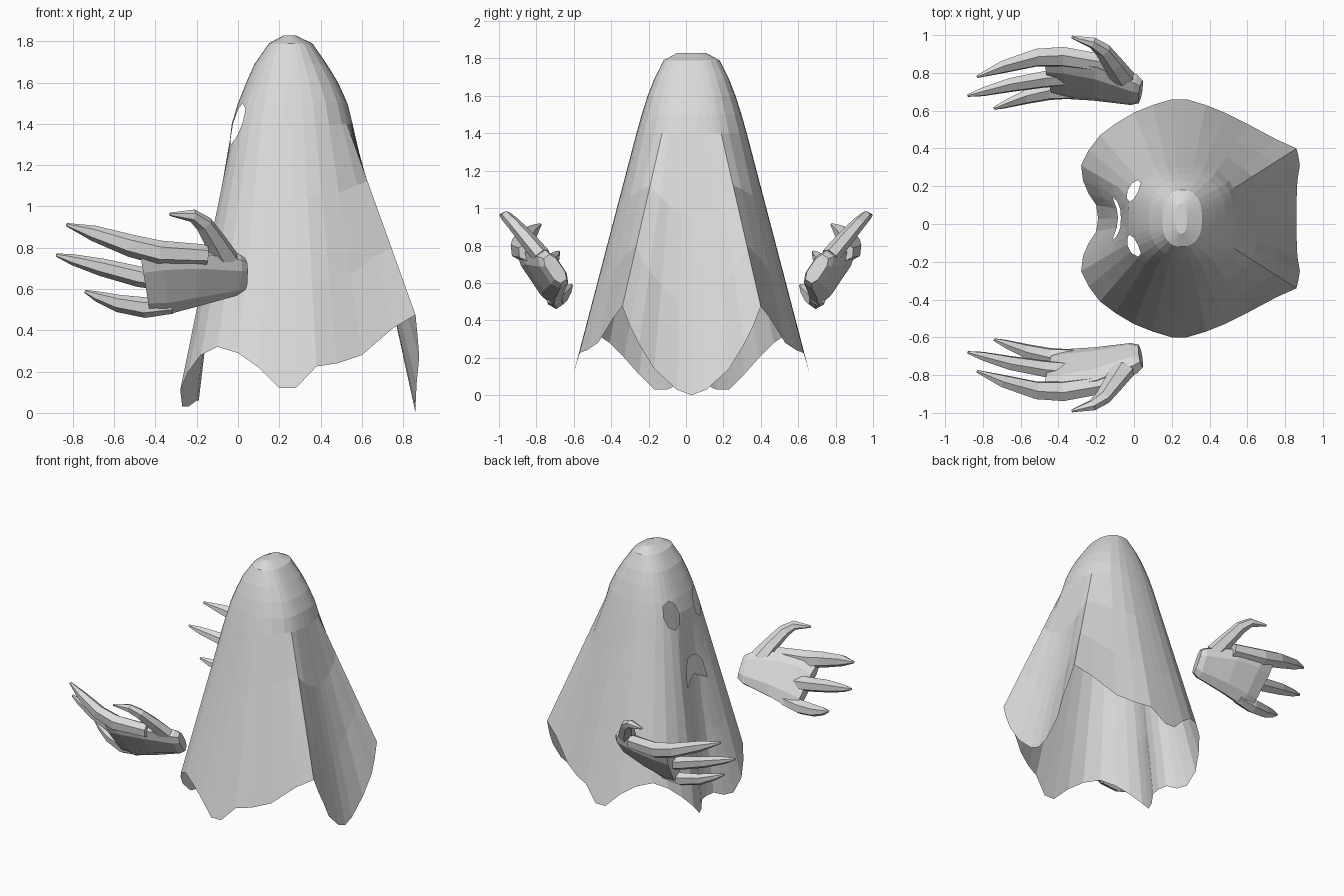
import bpy, bmesh, math
from mathutils import Vector

if "Cube" in bpy.data.objects:
    bpy.data.objects.remove(bpy.data.objects["Cube"])

MID_Y = 0.03   # symmetry line of the sheet
CX = 0.25      # centre of the sheet's dome

grey = bpy.data.materials.new("pale_grey")
grey.diffuse_color = (0.7, 0.7, 0.7, 1)
grey.use_nodes = True
grey.node_tree.nodes["Principled BSDF"].inputs["Base Color"].default_value = grey.diffuse_color


def finish(bm, name):
    me = bpy.data.meshes.new(name)
    bm.to_mesh(me)
    bm.free()
    me.materials.append(grey)
    ob = bpy.data.objects.new(name, me)
    bpy.context.collection.objects.link(ob)
    return ob


# ---------- draped sheet ----------
# half hem, from back centre to face centre: (distance from middle, x, z)
half = [(0, .86, 0), (.08, .86, .03), (.2, .865, .14), (.28, .878, .27),
        (.33, .87, .37), (.37, .86, .475), (.42, .75, .41), (.5, .6, .28),
        (.56, .48, .24), (.6, .38, .225), (.63, .28, .12), (.63, .2, .12),
        (.6, .1, .22), (.56, 0, .29), (.5, -.1, .32), (.44, -.18, .28),
        (.36, -.24, .2), (.28, -.28, .11), (.2, -.27, .03), (.13, -.24, .03),
        (.07, -.2, .06), (0, -.19, .06)]
hem = half + [(-d, x, z) for d, x, z in half[-2:0:-1]]

# dome rings: (z, reach to the face, reach to the back, half width)
dome = [(1.828, .03, .03, .08), (1.79, .10, .11, .15), (1.69, .17, .18, .2),
        (1.6, .21, .235, .235), (1.5, .25, .28, .267), (1.4, .28, .305, .295)]


def ring_point(d, x, ring):
    """Point of a rounded ring in the direction of a hem point."""
    z, face, back, side = ring
    dx, dy = x - CX, d / .63
    dx /= .61 if dx > 0 else .53
    s = (abs(dx) ** 2.5 + abs(dy) ** 2.5) ** (-1 / 2.5)
    return Vector((CX + dx * s * (back if dx > 0 else face), MID_Y + dy * s * side, z))


bm = bmesh.new()
rows = [[ring_point(d, x, r) for d, x, z in hem] for r in dome]
for f in (.3, .65, 1):
    rows.append([rows[5][i].lerp(Vector((x, MID_Y + d, z)), f)
                 for i, (d, x, z) in enumerate(hem)])
grid = [[bm.verts.new(p) for p in row] for row in rows]
n = len(hem)
for a, b in zip(grid, grid[1:]):
    for i in range(n):
        j = (i + 1) % n
        bm.faces.new((a[i], b[i], b[j], a[j]))
bm.faces.new(grid[0])


def cut_hole(poly):
    """Cut a convex hole, outlined by (y, z) points, through the face side."""
    cy = sum(p[0] for p in poly) / len(poly)
    cz = sum(p[1] for p in poly) / len(poly)
    inside = [f for f in bm.faces if f.calc_center_median().x < .12]
    for (y0, z0), (y1, z1) in zip(poly, poly[1:] + poly[:1]):
        co, no = Vector((0, y0, z0)), Vector((0, z1 - z0, y0 - y1)).normalized()
        if no.dot(Vector((0, cy, cz)) - co) < 0:
            no = -no
        geom = set(inside)
        for f in inside:
            geom.update(f.verts)
            geom.update(f.edges)
        res = bmesh.ops.bisect_plane(bm, geom=list(geom), dist=1e-5,
                                     plane_co=co, plane_no=no)
        inside = [f for f in res["geom"] if isinstance(f, bmesh.types.BMFace)
                  and no.dot(f.calc_center_median() - co) > 0]
    bmesh.ops.delete(bm, geom=inside, context='FACES')


for s in (1, -1):
    # oval eye
    cut_hole([(MID_Y + s * .145 + .058 * math.cos(k * math.pi / 4),
               1.4 + .1 * math.sin(k * math.pi / 4)) for k in range(8)])
    # half of the drooping mouth
    cut_hole([(MID_Y + s * d, z) for d, z in
              ((0, 1.07), (.05, 1.06), (.09, 1.01), (.115, .88), (0, .94))])
bmesh.ops.recalc_face_normals(bm, faces=bm.faces[:])
crown = max(bm.faces, key=lambda f: f.calc_center_median().z)
if crown.normal.z < 0:
    bmesh.ops.reverse_faces(bm, faces=bm.faces[:])
finish(bm, "sheet")

# ---------- hands ----------
PALM_N = Vector((0, -.83, -.56))   # direction the palm faces


def limb(name, path, sides=6, power=1.0):
    """Tapered tube along (x, y, z, half width, half thickness), mirrored."""
    bm = bmesh.new()
    pts = [Vector(p[:3]) for p in path]
    rings = []
    for i, p in enumerate(path):
        t = (pts[min(i + 1, len(pts) - 1)] - pts[max(i - 1, 0)]).normalized()
        b = (PALM_N - t * PALM_N.dot(t)).normalized()
        a = b.cross(t)
        ring = []
        for k in range(sides):
            ang = (k + .5) * 2 * math.pi / sides
            c, s = math.cos(ang), math.sin(ang)
            c = math.copysign(abs(c) ** power, c)
            s = math.copysign(abs(s) ** power, s)
            ring.append(bm.verts.new(pts[i] + a * c * p[3] + b * s * p[4]))
        rings.append(ring)
    for r, q in zip(rings, rings[1:]):
        for k in range(sides):
            m = (k + 1) % sides
            bm.faces.new((r[k], r[m], q[m], q[k]))
    bm.faces.new(rings[0])
    bm.faces.new(rings[-1])
    bmesh.ops.recalc_face_normals(bm, faces=bm.faces[:])
    ob = finish(bm, name)
    mod = ob.modifiers.new("other_hand", 'MIRROR')
    mod.use_axis = (False, True, False)
    mod.use_mirror_merge = False


limb("palm", [(.035, -.70, .675, .085, .04), (.0, -.71, .67, .11, .055),
              (-.2, -.765, .66, .165, .06), (-.36, -.785, .64, .19, .055),
              (-.45, -.785, .625, .175, .04)], 8, .7)
limb("upper_finger", [(-.15, -.85, .765, .05, .05), (-.38, -.885, .775, .062, .055),
                      (-.52, -.88, .81, .056, .05), (-.7, -.83, .87, .04, .034),
                      (-.83, -.78, .912, .008, .008)])
limb("middle_finger", [(-.36, -.775, .64, .05, .045), (-.48, -.765, .66, .052, .045),
                       (-.66, -.735, .705, .045, .038), (-.8, -.7, .742, .028, .024),
                       (-.88, -.68, .765, .008, .008)])
limb("lower_finger", [(-.32, -.705, .525, .045, .045), (-.45, -.7, .51, .052, .045),
                      (-.58, -.67, .53, .045, .036), (-.68, -.635, .563, .028, .022),
                      (-.74, -.612, .588, .008, .008)])
limb("thumb", [(-.06, -.77, .74, .07, .05), (-.11, -.845, .83, .055, .045),
               (-.165, -.92, .915, .045, .036), (-.22, -.96, .955, .032, .03),
               (-.33, -.99, .962, .008, .008)])
